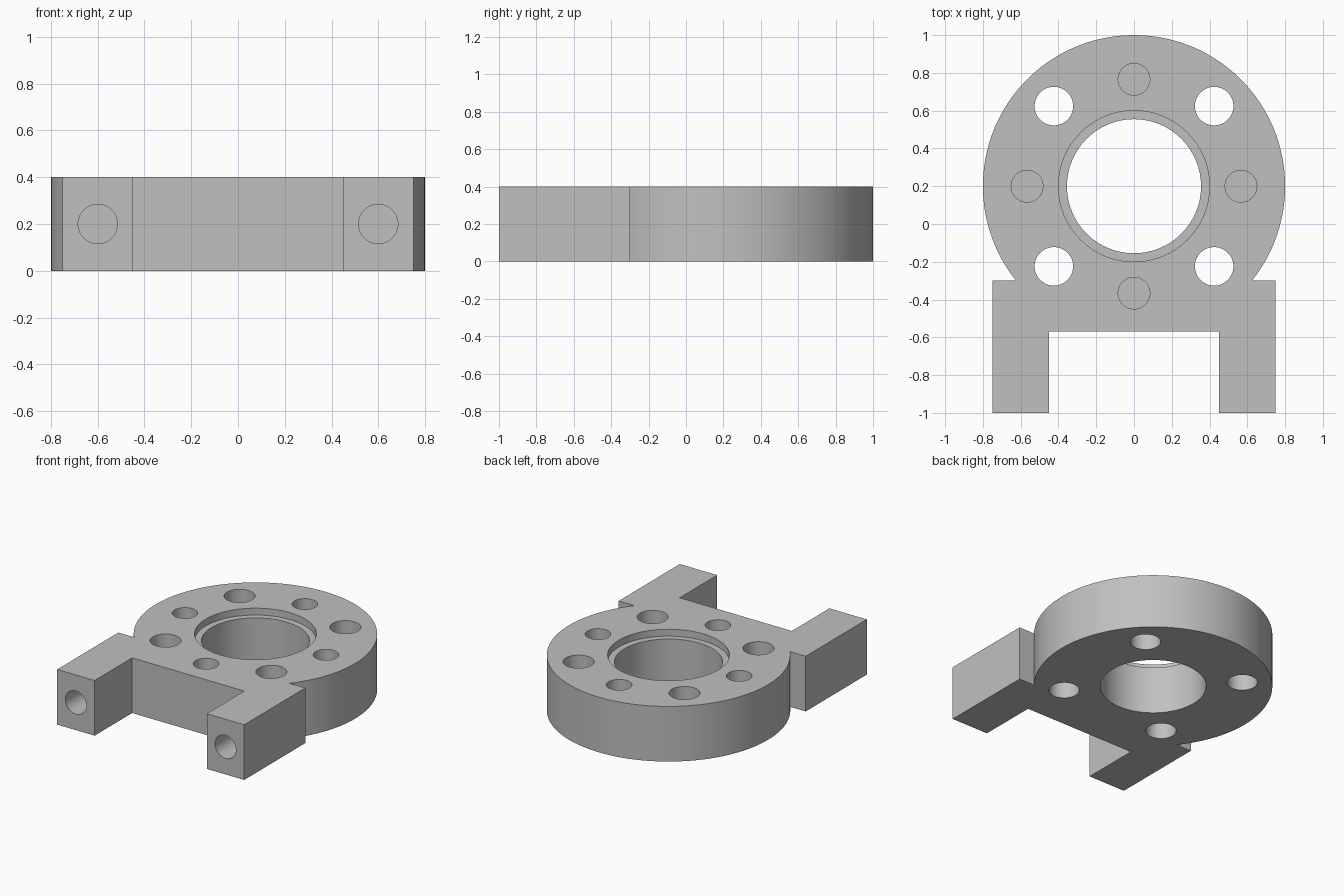
import bpy
import bmesh
import math
from mathutils import Matrix, Vector

cube = bpy.data.objects.get("Cube")
if cube:
    bpy.data.objects.remove(cube, do_unlink=True)

HEIGHT = 0.4
CENTRE_Y = 0.2
DISC_R = 0.8
ARM_OUT, ARM_IN = 0.75, 0.45
SHOULDER_Y, WEB_Y, FOOT_Y = -0.3, -0.57, -1.0

grey = bpy.data.materials.new("machined grey")
grey.use_nodes = True
colour = (0.53, 0.53, 0.53, 1)
grey.diffuse_color = colour
grey.node_tree.nodes["Principled BSDF"].inputs["Base Color"].default_value = colour


def new_object(name, bm):
    mesh = bpy.data.meshes.new(name)
    bm.to_mesh(mesh)
    bm.free()
    obj = bpy.data.objects.new(name, mesh)
    bpy.context.collection.objects.link(obj)
    mesh.materials.append(grey)
    return obj


def cut_hole(body, name, radius, mouth, direction, depth):
    """Cut a round hole starting just outside the mouth."""
    clear = 0.05
    axis = Vector(direction)
    middle = Vector(mouth) + axis * (depth - clear) / 2
    turn = Vector((0, 0, 1)).rotation_difference(axis).to_matrix().to_4x4()
    bm = bmesh.new()
    bmesh.ops.create_cone(bm, cap_ends=True, segments=64, radius1=radius,
                          radius2=radius, depth=depth + clear,
                          matrix=Matrix.Translation(middle) @ turn)
    cutter = new_object(name, bm)
    cutter.hide_render = True
    mod = body.modifiers.new(name, 'BOOLEAN')
    mod.operation = 'DIFFERENCE'
    mod.solver = 'EXACT'
    mod.object = cutter
    return cutter


# Body outline: round flange arc running into two square arms
start = math.asin((SHOULDER_Y - CENTRE_Y) / DISC_R)
steps = 128
outline = []
for i in range(steps + 1):
    a = start + (math.pi - 2 * start) * i / steps
    outline.append((DISC_R * math.cos(a), CENTRE_Y + DISC_R * math.sin(a)))
arm = [(ARM_OUT, SHOULDER_Y), (ARM_OUT, FOOT_Y), (ARM_IN, FOOT_Y), (ARM_IN, WEB_Y)]
outline += [(-x, y) for x, y in arm] + arm[::-1]

bm = bmesh.new()
face = bm.faces.new([bm.verts.new((x, y, 0)) for x, y in outline])
top = bmesh.ops.extrude_face_region(bm, geom=[face])
bmesh.ops.translate(bm, vec=(0, 0, HEIGHT),
                    verts=[v for v in top["geom"] if isinstance(v, bmesh.types.BMVert)])
bmesh.ops.recalc_face_normals(bm, faces=bm.faces)
body = new_object("flange_body", bm)

# Central bore with a shallow counterbore
down = (0, 0, -1)
hub = (0, CENTRE_Y, HEIGHT)
cutters = [cut_hole(body, "bore_cutter", 0.355, hub, down, HEIGHT + 0.05),
           cut_hole(body, "counterbore_cutter", 0.4, hub, down, 0.05)]

# Alternating blind and through holes around the flange
for i in range(8):
    through = i % 2 == 1
    ring, radius, depth = (0.6, 0.102, HEIGHT + 0.05) if through else (0.566, 0.084, 0.3)
    a = math.pi / 4 * i
    mouth = (ring * math.cos(a), CENTRE_Y + ring * math.sin(a), HEIGHT)
    cutters.append(cut_hole(body, "flange_hole_cutter", radius, mouth, down, depth))

# Blind holes in the arm ends
for side in (-1, 1):
    cutters.append(cut_hole(body, "arm_hole_cutter", 0.084,
                            (side * 0.6, FOOT_Y, HEIGHT / 2), (0, 1, 0), 0.4))

# Bake the cuts and discard the cutters
bpy.context.view_layer.update()
cut = body.evaluated_get(bpy.context.evaluated_depsgraph_get())
finished = bpy.data.meshes.new_from_object(cut)
body.modifiers.clear()
body.data = finished
for cutter in cutters:
    bpy.data.objects.remove(cutter, do_unlink=True)

# One material slot, smooth curved walls, crisp edges
finished.materials.clear()
finished.materials.append(grey)
for poly in finished.polygons:
    poly.material_index = 0
bpy.ops.object.select_all(action='DESELECT')
body.select_set(True)
bpy.context.view_layer.objects.active = body
bpy.ops.object.shade_smooth_by_angle(angle=math.radians(30))
